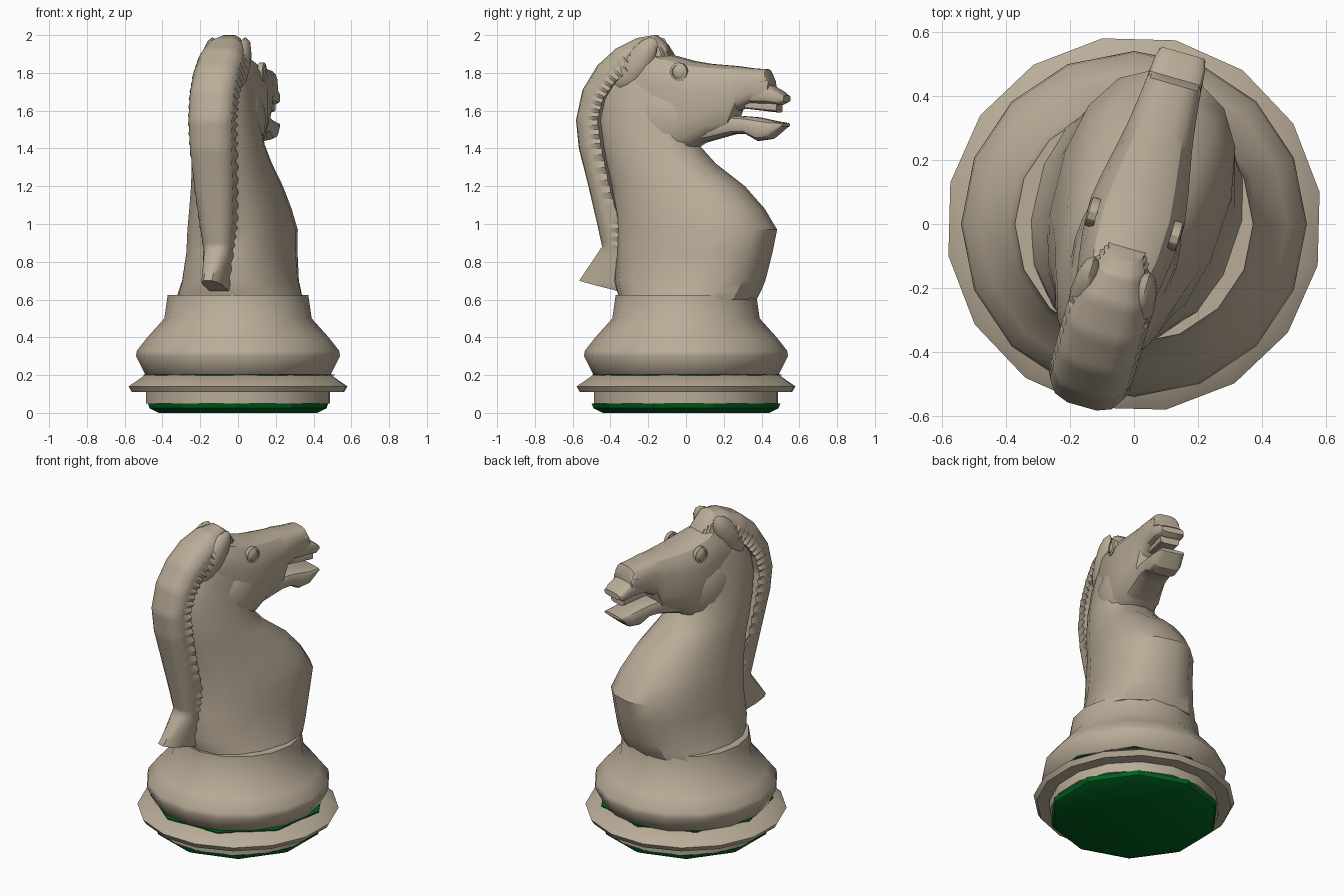
import bpy, bmesh, math
from mathutils import Matrix, Vector

if "Cube" in bpy.data.objects:
    bpy.data.objects.remove(bpy.data.objects["Cube"])


def make_material(name, rgb):
    mat = bpy.data.materials.new(name)
    mat.use_nodes = True
    mat.diffuse_color = (*rgb, 1)
    mat.node_tree.nodes["Principled BSDF"].inputs["Base Color"].default_value = (*rgb, 1)
    return mat


ivory = make_material("warm ivory", (0.49, 0.415, 0.315))
felt_green = make_material("green felt", (0.0, 0.125, 0.014))

# The horse is built facing +y, then turned a little towards +x
TURN = Matrix.Rotation(math.radians(-16), 4, "Z") @ Matrix.Diagonal((1, 1.03, 1, 1))


def finish(bm, name, mat, angle=30, turn=True):
    bmesh.ops.recalc_face_normals(bm, faces=bm.faces)
    if turn:
        bm.transform(TURN)
    mesh = bpy.data.meshes.new(name)
    bm.to_mesh(mesh)
    bm.free()
    mesh.materials.append(mat)
    obj = bpy.data.objects.new(name, mesh)
    bpy.context.collection.objects.link(obj)
    bpy.ops.object.select_all(action="DESELECT")
    obj.select_set(True)
    bpy.context.view_layer.objects.active = obj
    bpy.ops.object.shade_smooth_by_angle(angle=math.radians(angle))
    return obj


def loft(rings):
    """Skin a list of equal-length closed rings and cap both ends."""
    bm = bmesh.new()
    loops = [[bm.verts.new(p) for p in ring] for ring in rings]
    for a, b in zip(loops, loops[1:]):
        for i in range(len(a)):
            j = (i + 1) % len(a)
            bm.faces.new((a[i], a[j], b[j], b[i]))
    bm.faces.new(loops[0])
    bm.faces.new(loops[-1])
    return bm


def oval(rx, ry, power=2.0, sides=16):
    """Points of a superellipse."""
    pts = []
    for i in range(sides):
        t = math.tau * (i + 0.5) / sides
        c, s = math.cos(t), math.sin(t)
        pts.append((rx * math.copysign(abs(c) ** (2 / power), c),
                    ry * math.copysign(abs(s) ** (2 / power), s)))
    return pts


def turned(name, profile, sides, mat, angle=30, spin=0.0):
    rings = [[(r * math.cos(math.tau * i / sides + spin),
               r * math.sin(math.tau * i / sides + spin), z) for i in range(sides)]
             for r, z in profile]
    return finish(loft(rings), name, mat, angle, turn=False)


def blob(name, centre, size, tilt=0.0, segments=12):
    """Squashed ball, tilted in the side plane."""
    bm = bmesh.new()
    bmesh.ops.create_uvsphere(bm, u_segments=segments, v_segments=8, radius=1)
    bm.transform(Matrix.Translation(centre) @ Matrix.Rotation(tilt, 4, "X")
                 @ Matrix.Diagonal((*size, 1)))
    return finish(bm, name, ivory, 35)


def lengthwise(name, rows, power):
    """Loft along y from rows of (y, top, bottom, half width)."""
    rings = [[(x, y, (top + low) / 2 + z) for x, z in oval(w, (top - low) / 2, power)]
             for y, top, low, w in rows]
    return finish(loft(rings), name, ivory)


# Turned base: felt pad, foot, flange and bell
turned("felt_pad", [(0.44, 0.0), (0.49, 0.025), (0.50, 0.05)], 10, felt_green, 30, 0.3)
turned("foot", [(0.495, 0.05), (0.495, 0.12)], 16, ivory, 30, 0.17)
turned("flange", [(0.49, 0.11), (0.57, 0.11), (0.588, 0.14), (0.50, 0.20), (0.40, 0.20)],
       16, ivory, 50, 0.17)
turned("bell", [(0.47, 0.19), (0.49, 0.20), (0.54, 0.30), (0.535, 0.33), (0.48, 0.40),
                (0.39, 0.50), (0.372, 0.625), (0.32, 0.625)], 16, ivory, 50, 0.0)
# Felt lining peeping out of the seam under the bell
lining = turned("felt_lining", [(0.513, 0.197), (0.513, 0.204)], 9, felt_green, 30, 0.2)
lining.location = (0.008, -0.008, 0)

# Neck and chest: (height, back, front, half width), slimmer towards the back
neck = [(0.60, -.34, .36, .33), (0.645, -.355, .385, .315), (0.70, -.37, .41, .295),
        (0.85, -.36, .45, .275), (0.97, -.36, .475, .27), (1.08, -.37, .41, .25),
        (1.20, -.39, .305, .225), (1.32, -.42, .15, .20), (1.42, -.44, .06, .18),
        (1.55, -.46, .04, .16), (1.70, -.44, .02, .135), (1.82, -.36, -.05, .11),
        (1.90, -.28, -.10, .07)]
rings = []
for z, back, front, w in neck:
    mid, half = (back + front) / 2, (front - back) / 2
    rings.append([(x * (1 + 0.06 * y / half), mid + y, z) for x, y in oval(w, half, 2.3)])
finish(loft(rings), "neck", ivory, 30)

# Head, with the upper muzzle stepping in at the mouth
lengthwise("head", [(-.40, 1.80, 1.52, .09), (-.20, 1.93, 1.42, .13),
                    (-.07, 1.895, 1.38, .15), (.04, 1.865, 1.39, .155),
                    (.13, 1.85, 1.45, .14), (.25, 1.84, 1.49, .115),
                    (.29, 1.835, 1.60, .108), (.36, 1.825, 1.635, .098),
                    (.44, 1.82, 1.64, .088), (.46, 1.775, 1.64, .085)], 3.0)
lengthwise("upper_lip", [(.36, 1.76, 1.635, .088), (.45, 1.74, 1.635, .088),
                         (.51, 1.705, 1.63, .082), (.54, 1.68, 1.645, .07)], 3.5)
lengthwise("lower_jaw", [(.10, 1.58, 1.43, .10), (.26, 1.575, 1.475, .095),
                         (.33, 1.57, 1.475, .09), (.39, 1.565, 1.44, .088),
                         (.46, 1.55, 1.45, .088), (.535, 1.535, 1.515, .075)], 3.5)
lengthwise("teeth", [(.33, 1.645, 1.61, .06), (.50, 1.645, 1.59, .06)], 4.0)

# Crest of the mane: (outer y, outer z, inner y, inner z, half width)
mane = [(-.565, .70, -.33, .64, .055), (-.44, .88, -.32, .86, .075),
        (-.465, 1.0, -.33, 1.0, .09), (-.51, 1.2, -.38, 1.2, .105),
        (-.56, 1.4, -.42, 1.4, .115), (-.575, 1.55, -.44, 1.55, .118),
        (-.54, 1.71, -.41, 1.66, .12), (-.46, 1.84, -.35, 1.75, .12),
        (-.36, 1.93, -.26, 1.82, .12), (-.25, 1.985, -.20, 1.85, .105),
        (-.16, 2.0, -.10, 1.86, .075), (-.10, 1.95, -.05, 1.86, .05)]
steps = 6
rings = []
for a, b in zip(mane, mane[1:]):
    for k in range(steps):
        t = k / steps
        oy, oz, iy, iz, w = (p + (q - p) * t for p, q in zip(a, b))
        rib = 1.10 if k % 2 else 0.96            # toothed side edges
        outer, inner = Vector((0, oy, oz)), Vector((0, iy, iz))
        ring = []
        for depth, width in ((0, .4), (.12, .78), (.4, 1), (.55, rib), (1, rib)):
            ring.append(outer.lerp(inner, depth) + Vector((w * width, 0, 0)))
        ring += [Vector((-p.x, p.y, p.z)) for p in reversed(ring)]
        rings.append(ring)
finish(loft(rings), "mane", ivory, 45)

# Paired features on both sides of the head
for side, label in ((1, "left"), (-1, "right")):
    blob(label + "_cheek", (side * .075, -.09, 1.555), (.09, .19, .185), 0.2, 16)
    blob(label + "_ear", (side * .09, -.24, 1.845), (.045, .17, .07), 0.95)
    blob(label + "_eye", (side * .135, 0, 1.805), (.018, .036, .04))
    blob(label + "_nostril", (side * .078, .42, 1.755), (.012, .035, .022), 0.5)
    # Raised rim round the eye
    rim = bmesh.new()
    sides = 12
    loops = []
    for r, x in ((.036, .12), (.036, .151), (.05, .146), (.05, .12)):
        loops.append([rim.verts.new((side * x, r * .9 * math.cos(math.tau * i / sides),
                                     1.805 + r * math.sin(math.tau * i / sides)))
                      for i in range(sides)])
    for k in range(4):
        a, b = loops[k], loops[(k + 1) % 4]
        for i in range(sides):
            j = (i + 1) % sides
            rim.faces.new((a[i], a[j], b[j], b[i]))
    finish(rim, label + "_eye_rim", ivory)
